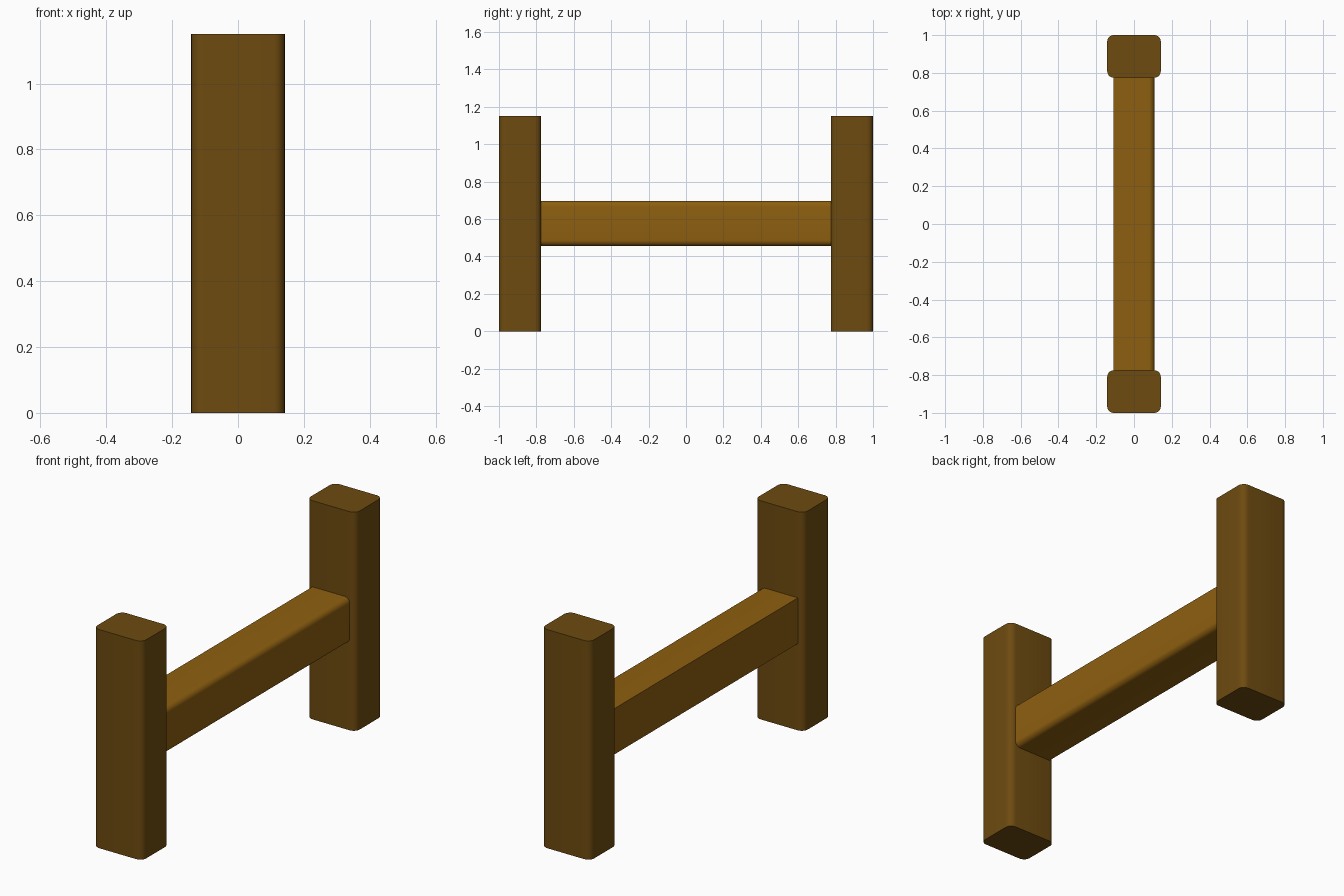
import bpy, math

if "Cube" in bpy.data.objects:
    bpy.data.objects.remove(bpy.data.objects["Cube"])


def material(name, rgb):
    m = bpy.data.materials.new(name)
    m.diffuse_color = (*rgb, 1)
    m.use_nodes = True
    m.node_tree.nodes["Principled BSDF"].inputs["Base Color"].default_value = m.diffuse_color
    return m


def corner_arc(cx, cy, r, start, steps=6):
    """Quarter-circle points, or one sharp corner when r is 0."""
    if r == 0:
        return [(cx, cy)]
    return [(cx + r * math.cos(start + math.pi / 2 * i / steps),
             cy + r * math.sin(start + math.pi / 2 * i / steps))
            for i in range(steps + 1)]


def rounded_profile(x0, x1, y0, y1, r_left, r_right):
    """Counter-clockwise rectangle with separate left and right corner radii."""
    a, b = r_left, r_right
    return (corner_arc(x1 - b, y0 + b, b, -math.pi / 2)
            + corner_arc(x1 - b, y1 - b, b, 0)
            + corner_arc(x0 + a, y1 - a, a, math.pi / 2)
            + corner_arc(x0 + a, y0 + a, a, math.pi))


def prism(name, profile, lo, hi, place, mat):
    """Extrude a profile from lo to hi; place maps (u, v, w) to (x, y, z)."""
    n = len(profile)
    verts = [place(u, v, w) for w in (lo, hi) for u, v in profile]
    faces = [tuple(reversed(range(n))), tuple(range(n, 2 * n))]
    faces += [(i, (i + 1) % n, n + (i + 1) % n, n + i) for i in range(n)]
    mesh = bpy.data.meshes.new(name)
    mesh.from_pydata(verts, [], faces)
    mesh.materials.append(mat)
    obj = bpy.data.objects.new(name, mesh)
    bpy.context.collection.objects.link(obj)
    bpy.ops.object.select_all(action='DESELECT')
    obj.select_set(True)
    bpy.context.view_layer.objects.active = obj
    bpy.ops.object.shade_smooth_by_angle(angle=math.radians(35))
    return obj


dark_wood = material("dark_wood", (0.155, 0.07, 0.005))
light_wood = material("light_wood", (0.27, 0.115, 0.005))

# Upright posts, all four vertical edges rounded
for name, y0, y1 in (("front_post", -1, -0.774), ("back_post", 0.774, 1)):
    prism(name, rounded_profile(-0.142, 0.142, y0, y1, 0.035, 0.035),
          0, 1.15, lambda u, v, w: (u, v, w), dark_wood)

# Crossbeam, rounded on its right-hand edges only
# (profile in x/z, extruded towards -y to keep the faces outward)
prism("crossbeam", rounded_profile(-0.109, 0.108, 0.456, 0.697, 0, 0.03),
      -0.78, 0.78, lambda u, v, w: (u, -w, v), light_wood)
